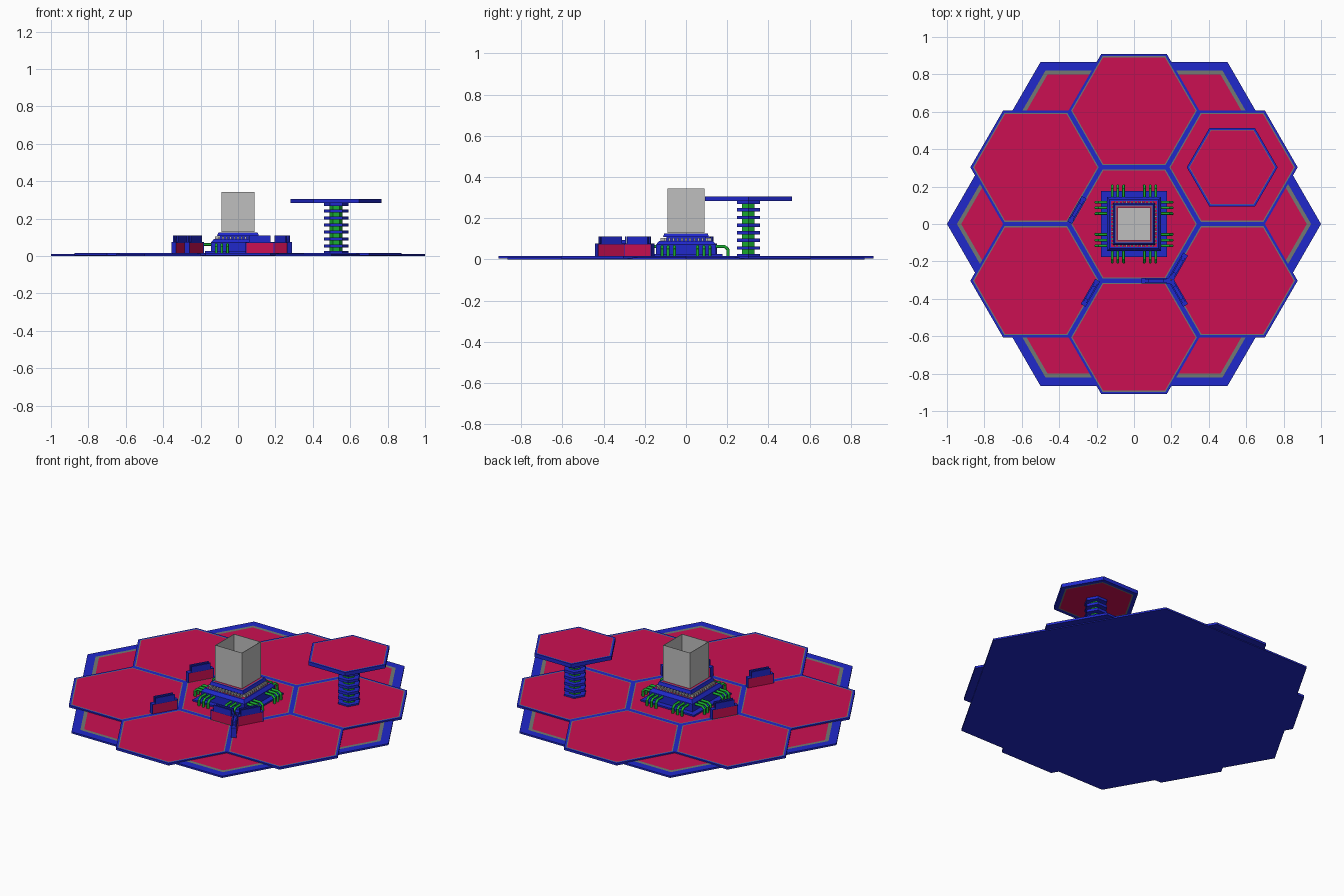
import bpy, bmesh, math
from mathutils import Matrix, Vector

cube = bpy.data.objects.get("Cube")
if cube:
    bpy.data.objects.remove(cube)


def material(name, rgb):
    m = bpy.data.materials.new(name)
    m.use_nodes = True
    m.diffuse_color = (*rgb, 1)
    m.node_tree.nodes["Principled BSDF"].inputs["Base Color"].default_value = (*rgb, 1)
    return m


MATS = [material("blue", (0.014, 0.021, 0.6)),
        material("crimson", (0.6, 0.005, 0.085)),
        material("trim_grey", (0.17, 0.19, 0.17)),
        material("green", (0.01, 0.42, 0.03)),
        material("light_grey", (0.52, 0.52, 0.52))]
BLUE, RED, TRIM, GREEN, LIGHT = range(5)


def finish(name, bm, matrix=Matrix()):
    bmesh.ops.recalc_face_normals(bm, faces=bm.faces)
    me = bpy.data.meshes.new(name)
    bm.to_mesh(me)
    bm.free()
    for m in MATS:
        me.materials.append(m)
    ob = bpy.data.objects.new(name, me)
    ob.matrix_world = matrix
    bpy.context.collection.objects.link(ob)
    return ob


def inset_panel(bm, face, steps):
    # each step leaves a ring in the old colour and recolours the middle
    for width, mat in steps:
        bmesh.ops.inset_individual(bm, faces=[face], thickness=width, use_even_offset=True)
        face.material_index = mat


def prism(name, sides, r0, r1, z0, z1, at=(0, 0), turn=0, mat=BLUE, top=(), bottom=()):
    bm = bmesh.new()
    rings = []
    for r, z in ((r0, z0), (r1, z1)):
        ring = []
        for k in range(sides):
            a = turn + math.tau * k / sides
            ring.append(bm.verts.new((at[0] + r * math.cos(a), at[1] + r * math.sin(a), z)))
        rings.append(ring)
    low, high = rings
    for k in range(sides):
        j = (k + 1) % sides
        bm.faces.new((low[k], low[j], high[j], high[k]))
    under, cap = bm.faces.new(low[::-1]), bm.faces.new(high)
    for f in bm.faces:
        f.material_index = mat
    bm.normal_update()
    inset_panel(bm, cap, top)
    inset_panel(bm, under, bottom)
    return finish(name, bm)


def square(name, half0, half1, z0, z1, **kw):
    s = math.sqrt(2)
    return prism(name, 4, half0 * s, half1 * s, z0, z1, turn=math.pi / 4, **kw)


def box(bm, size, center, mat=BLUE):
    r = bmesh.ops.create_cube(bm, size=1, matrix=Matrix.Translation(center) @ Matrix.Diagonal((*size, 1)))
    faces = {f for v in r["verts"] for f in v.link_faces}
    for f in faces:
        f.material_index = mat
    return faces


# ground slab and seven hexagonal tiles
TRIMMED = ((0.012, TRIM), (0.006, RED))
prism("ground_slab", 6, 1, 1, 0, 0.01, top=((0.046, TRIM), (0.02, RED)))
TILE_R = 0.35
STEP = TILE_R * math.sqrt(3)
prism("center_tile", 6, TILE_R, TILE_R, 0.004, 0.017, top=TRIMMED)
for i in range(6):
    a = math.radians(30 + 60 * i)
    prism(f"outer_tile_{i + 1}", 6, TILE_R, TILE_R, 0.004, 0.017,
          at=(STEP * math.cos(a), STEP * math.sin(a)), top=TRIMMED)

# ringed tower with a hexagonal platform
TOWER = (STEP * math.cos(math.pi / 6), STEP / 2)
prism("tower_shaft", 6, 0.035, 0.035, 0.017, 0.29, at=TOWER, mat=GREEN)
for i in range(8):
    z = 0.018 + i * 0.037
    prism(f"tower_ring_{i + 1}", 6, 0.065, 0.065, z - 0.008, z + 0.008, at=TOWER)
prism("tower_platform", 6, 0.243, 0.243, 0.284, 0.306, at=TOWER,
      top=((0.011, TRIM), (0.003, RED)), bottom=((0.022, TRIM), (0.008, RED)))

# stepped central building
square("building_footing", 0.177, 0.177, 0.015, 0.026)
square("building_body", 0.145, 0.145, 0.026, 0.072)
square("building_roof", 0.145, 0.13, 0.072, 0.09, top=((0.006, RED),))
square("building_core", 0.095, 0.095, 0.09, 0.11)
square("upper_deck", 0.112, 0.105, 0.108, 0.126, top=((0.007, TRIM), (0.004, RED)))

# hollow light shaft, open at the top
shaft = bmesh.new()
box(shaft, (0.178, 0.178, 0.214), (0, 0, 0.236), LIGHT)
lid = max(shaft.faces, key=lambda f: f.calc_center_median().z)
bmesh.ops.delete(shaft, geom=[lid], context="FACES_ONLY")
shaft_ob = finish("open_shaft", shaft)
solid = shaft_ob.modifiers.new("thickness", "SOLIDIFY")
solid.thickness = 0.004
solid.offset = -1


def cable(name, points, radius, matrix):
    # bent square-section tube: boxes along each leg, joined at the corners
    bm = bmesh.new()
    for p, q in zip(points, points[1:]):
        p, q = Vector(p), Vector(q)
        d = q - p
        m = Matrix.Translation((p + q) / 2) @ d.to_track_quat("Z", "Y").to_matrix().to_4x4()
        bmesh.ops.create_cone(bm, cap_ends=True, segments=8, radius1=radius, radius2=radius,
                              depth=d.length + radius * 0.6, matrix=m)
    for f in bm.faces:
        f.material_index = GREEN
    ob = finish(name, bm, matrix)
    for poly in ob.data.polygons:
        poly.use_smooth = len(poly.vertices) == 4


# cables and little deck pins on all four sides
for side in range(4):
    rot = Matrix.Rotation(side * math.pi / 2, 4, "Z")
    n = 0
    for sign in (-1, 1):
        for off in (0.056, 0.087, 0.116):
            n += 1
            y = sign * off
            cable(f"cable_{side + 1}_{n}",
                  ((0.135, y, 0.062), (0.188, y, 0.062), (0.204, y, 0.048), (0.204, y, 0.016)),
                  0.0075, rot)
    pins = bmesh.new()
    for k in range(11):
        box(pins, (0.024, 0.009, 0.014), (0.112, (k - 5) * 0.02, 0.097), LIGHT)
    finish(f"deck_pins_{side + 1}", pins, rot)

# wall pieces along the tile seams
LENGTH, WIDTH = 0.155, 0.03
WALLS = {"left_rear": (-0.305, 0.075, 60), "left_front": (-0.233, -0.368, 60),
         "front": (0.117, -0.303, 0), "right_front": (0.237, -0.368, 120),
         "right_rear": (0.237, -0.228, 60)}
for label, (x, y, angle) in WALLS.items():
    bm = bmesh.new()
    sides = box(bm, (LENGTH, WIDTH, 0.064), (0, 0, 0.044))
    bm.normal_update()
    for f in [f for f in sides if abs(f.normal.y) > 0.9]:
        bmesh.ops.inset_individual(bm, faces=[f], thickness=0.007, depth=-0.003)
        f.material_index = RED
    # paired parapet blades with a low walkway between
    for s in (-1, 1):
        box(bm, (0.115, 0.008, 0.036), (0, s * 0.011, 0.092))
    box(bm, (0.08, 0.014, 0.02), (0, 0, 0.084))
    matrix = Matrix.Translation((x, y, 0)) @ Matrix.Rotation(math.radians(angle), 4, "Z")
    finish(f"{label}_wall", bm, matrix)
